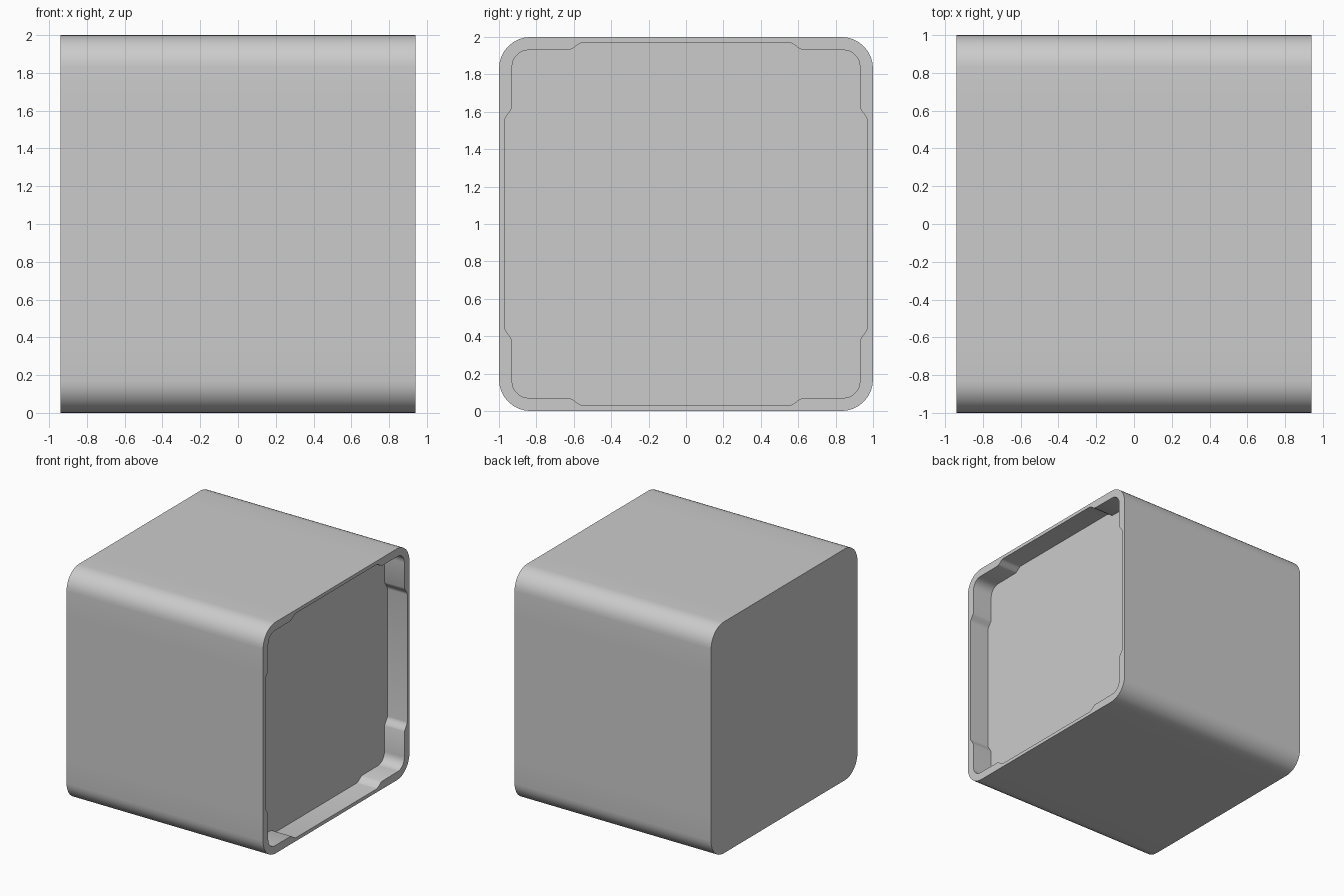
import bpy
import bmesh
import math

cube = bpy.data.objects.get("Cube")
if cube:
    bpy.data.objects.remove(cube)

HALF_WIDTH = 0.94
RECESS_DEPTH = 0.19
STEPS = 8

grey = bpy.data.materials.new("light_grey")
grey.use_nodes = True
colour = (0.6, 0.6, 0.6, 1)
grey.diffuse_color = colour
grey.node_tree.nodes["Principled BSDF"].inputs["Base Color"].default_value = colour


def corner_points(wide, narrow, radius):
    """One corner: eased step from wide to narrow, rounded arc, mirrored step."""
    step = []
    for i in range(STEPS):
        t = i / STEPS
        ease = t * t * (3 - 2 * t)
        step.append((wide + (narrow - wide) * ease, 0.55 + 0.08 * t))
    centre = narrow - radius
    angles = [math.pi / 2 * i / STEPS for i in range(STEPS + 1)]
    arc = [(centre + radius * math.cos(a), centre + radius * math.sin(a)) for a in angles]
    return step + arc + [(z, y) for y, z in reversed(step)]


def full_loop(points):
    """Repeat a corner around all four sides."""
    loop = []
    for turn in range(4):
        loop += points
        points = [(-z, y) for y, z in points]
    return loop


outer = full_loop(corner_points(1, 1, 0.17))
inner = full_loop(corner_points(0.97, 0.93, 0.09))

# Closed back, outer wall, rim, recess wall and recess floor
bm = bmesh.new()
rings = []
for loop, x in ((outer, -HALF_WIDTH), (outer, HALF_WIDTH),
                (inner, HALF_WIDTH), (inner, HALF_WIDTH - RECESS_DEPTH)):
    rings.append([bm.verts.new((x, y, z + 1)) for y, z in loop])
for a, b in zip(rings, rings[1:]):
    for i in range(len(a)):
        j = (i + 1) % len(a)
        bm.faces.new((a[i], a[j], b[j], b[i]))
bm.faces.new(rings[0])
bm.faces.new(rings[-1])
bmesh.ops.recalc_face_normals(bm, faces=bm.faces)

mesh = bpy.data.meshes.new("recessed_block")
bm.to_mesh(mesh)
bm.free()
mesh.materials.append(grey)
block = bpy.data.objects.new("recessed_block", mesh)
bpy.context.collection.objects.link(block)

# Smooth curves with crisp rim edges
bpy.ops.object.select_all(action="DESELECT")
block.select_set(True)
bpy.context.view_layer.objects.active = block
bpy.ops.object.shade_smooth_by_angle(angle=math.radians(40))
